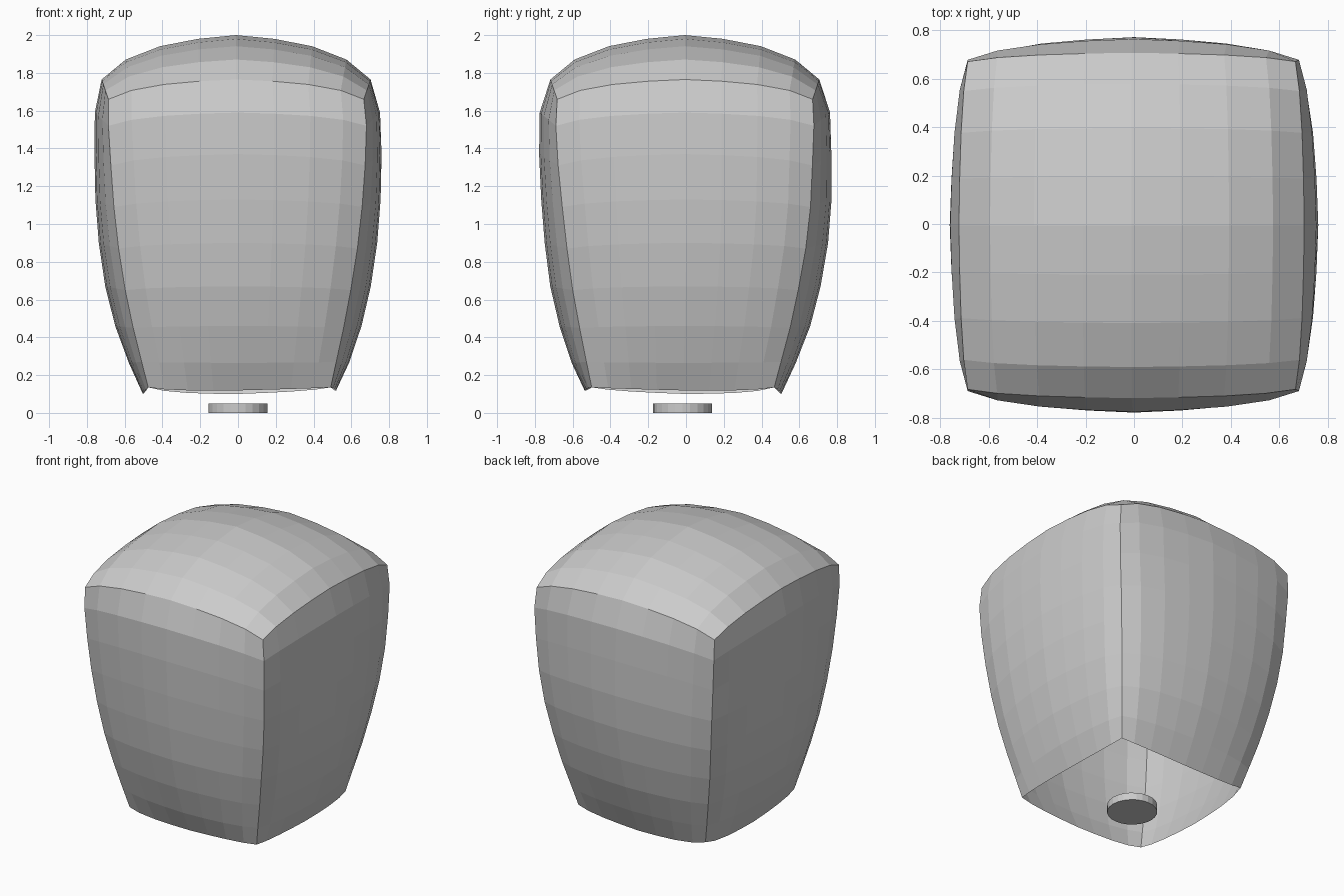
import bpy, bmesh
from mathutils import Vector

if "Cube" in bpy.data.objects:
    bpy.data.objects.remove(bpy.data.objects["Cube"])

# Spacing and bulge profiles across each panel (index = distance from middle)
F = [0, 0.285, 0.565, 0.82, 1]
G = [0, 0.085, 0.25, 0.55, 1]
# Wall rows: z at panel middle, z at corner, middle reach, corner reach, x shift, y shift
ROWS = [
    (1.765, 1.66, 0.712, 0.676, -0.010, -0.006),
    (1.59, 1.52, 0.755, 0.683, -0.003, -0.006),
    (1.37, 1.31, 0.760, 0.673, 0.0, -0.004),
    (1.13, 1.09, 0.755, 0.657, 0.0, 0.002),
    (0.90, 0.87, 0.737, 0.632, 0.0, 0.002),
    (0.67, 0.65, 0.703, 0.597, 0.0, -0.003),
    (0.46, 0.45, 0.652, 0.557, 0.002, -0.006),
    (0.265, 0.27, 0.583, 0.515, 0.005, -0.012),
    (0.11, 0.135, 0.512, 0.483, 0.008, -0.016),
]


def frac(i):
    return F[abs(i)] * (1 if i > 0 else -1)


def add_grid(bm, rows):
    vs = [[bm.verts.new(p) for p in row] for row in rows]
    for a, b in zip(vs, vs[1:]):
        for k in range(len(a) - 1):
            bm.faces.new((a[k], a[k + 1], b[k + 1], b[k]))


def wall(side):
    """One bulging side panel, turned to face its quarter."""
    grid = []
    for r, (zm, zc, om, oc, sx, sy) in enumerate(ROWS):
        row = []
        for i in range(-4, 5):
            g = G[abs(i)]
            x, y = frac(i) * oc, -(om + (oc - om) * g)
            for _ in range(side):
                x, y = -y, x
            y *= 1 + 0.018 * (1 - g) if side % 2 == 0 and r else 1
            z = zm + (zc - zm) * g
            if r == len(ROWS) - 1:
                z += 0.018 * (x - y) * (1 - g)
            row.append(Vector((x + sx, y + sy, z)))
        grid.append(row)
    return grid


def dome():
    """Arched top panel."""
    _, _, om, oc, sx, sy = ROWS[0]
    grid = []
    for j in range(-4, 5):
        row = []
        for i in range(-4, 5):
            gu, gv = G[abs(i)], G[abs(j)]
            row.append(Vector((frac(i) * (om + (oc - om) * gv) + sx,
                               frac(j) * (om + (oc - om) * gu) + sy,
                               2 - 0.235 * (gu + gv) + 0.13 * gu * gv)))
        grid.append(row)
    return grid


# Open-bottomed shell
bm = bmesh.new()
for s in range(4):
    add_grid(bm, wall(s))
add_grid(bm, dome())
bmesh.ops.remove_doubles(bm, verts=bm.verts, dist=0.002)
bmesh.ops.recalc_face_normals(bm, faces=bm.faces)
# Open shell: make sure the normals point outward
top = max(bm.faces, key=lambda f: f.calc_center_median().z)
if top.normal.z < 0:
    bmesh.ops.reverse_faces(bm, faces=bm.faces)
me = bpy.data.meshes.new("shell")
bm.to_mesh(me)
bm.free()
shell = bpy.data.objects.new("shell", me)
bpy.context.collection.objects.link(shell)

# Small disc below the opening
bpy.ops.mesh.primitive_cylinder_add(vertices=24, radius=0.156, depth=0.05,
                                    location=(0, -0.018, 0.025))
bpy.context.object.name = "base_disc"
